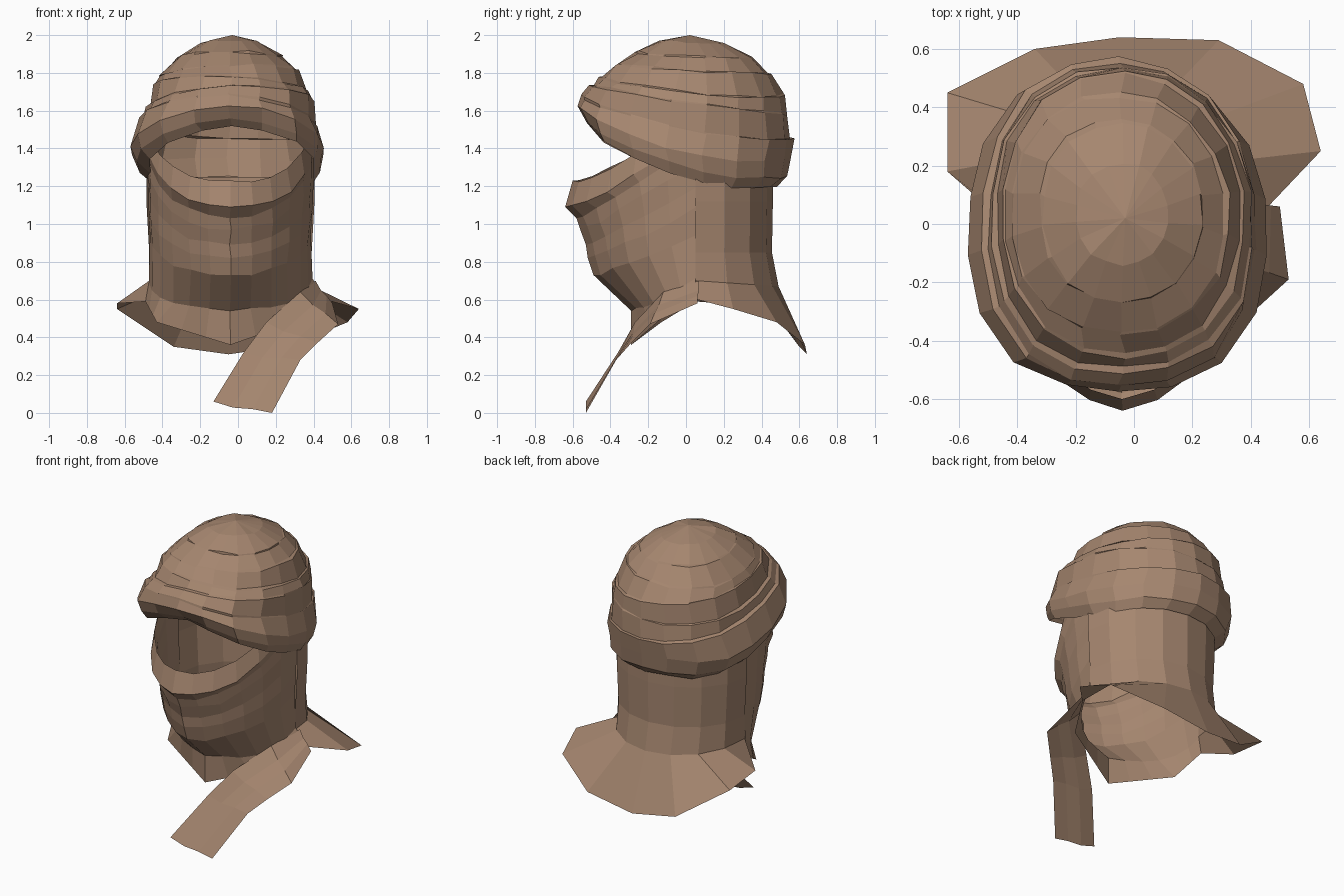
import bpy, bmesh, random
from math import sin, cos, pi

random.seed(4)
if "Cube" in bpy.data.objects:
    bpy.data.objects.remove(bpy.data.objects["Cube"], do_unlink=True)

cloth = bpy.data.materials.new("tan cloth")
cloth.use_nodes = True
tan = (0.38, 0.24, 0.16, 1)
cloth.diffuse_color = tan
cloth.node_tree.nodes["Principled BSDF"].inputs["Base Color"].default_value = tan


def loft(name, rows, closed=False, tip=None):
    """Skin rows of points into a faceted cloth sheet."""
    bm = bmesh.new()
    grid = [[bm.verts.new(p) for p in row] for row in rows]
    n = len(rows[0])
    for low, high in zip(grid, grid[1:]):
        for j in range(n if closed else n - 1):
            k = (j + 1) % n
            bm.faces.new((low[j], low[k], high[k], high[j]))
    if tip:
        top = bm.verts.new(tip)
        for j in range(n):
            bm.faces.new((grid[-1][j], grid[-1][(j + 1) % n], top))
    bmesh.ops.recalc_face_normals(bm, faces=bm.faces)
    mesh = bpy.data.meshes.new(name)
    bm.to_mesh(mesh)
    bm.free()
    mesh.materials.append(cloth)
    obj = bpy.data.objects.new(name, mesh)
    bpy.context.collection.objects.link(obj)


def jitter(amount):
    return random.uniform(-amount, amount)


def blend(p, q, t):
    return [u + (v - u) * t for u, v in zip(p, q)]


# Turban: tilted wraps, each tucked under the next one
# front y, front z, back y, back z, right x, left x, side z, brow squareness
wraps = [
    (-0.47, 1.52, 0.48, 1.20, -0.46, 0.40, 1.24, 0.22),
    (-0.52, 1.56, 0.53, 1.25, -0.53, 0.44, 1.30, 0.15),
    (-0.57, 1.63, 0.55, 1.35, -0.57, 0.46, 1.38, 0.09),
    (-0.56, 1.68, 0.57, 1.45, -0.52, 0.42, 1.52, 0.07),
    (-0.51, 1.73, 0.54, 1.57, -0.49, 0.41, 1.62, 0.07),
    (-0.46, 1.78, 0.52, 1.68, -0.45, 0.38, 1.71, 0.05),
    (-0.38, 1.84, 0.45, 1.79, -0.42, 0.33, 1.79, 0.04),
    (-0.27, 1.91, 0.36, 1.88, -0.32, 0.24, 1.88, 0.04),
    (-0.14, 1.97, 0.21, 1.96, -0.20, 0.12, 1.96, 0.00),
]
SIDES = 18


def wrap_ring(i, tuck=0.0):
    fy, fz, by, bz, rx, lx, sz, square = wraps[i]
    ring = []
    for j in range(SIDES):
        a = 2 * pi * j / SIDES
        c, s = cos(a), sin(a)
        size = 1 - tuck * (0.55 + 0.45 * cos(a - 1.4 * i))
        if c > 0:  # boxy brow
            size *= 1 + square * sin(2 * a) ** 2
        elif s < 0:  # fuller back right corner
            size *= 1 + 0.05 * sin(2 * a) ** 2
        skew = 0.02 * (-1) ** i * s if 2 < i < 7 else 0
        x = (rx + lx) / 2 + (lx - rx) / 2 * s * size + jitter(0.006)
        y = (fy + by) / 2 - (by - fy) / 2 * c * size + jitter(0.006)
        z = sz + (fz - bz) / 2 * c + ((fz + bz) / 2 - sz) * c * c
        ring.append((x, y, z + skew + tuck * 0.15 + jitter(0.006)))
    return ring


rings = [wrap_ring(0), wrap_ring(1), wrap_ring(2)]
for i in range(3, len(wraps)):
    rings.append(wrap_ring(i))
    if i < len(wraps) - 1:
        rings.append(wrap_ring(i, 0.045))
loft("turban", rings, closed=True, tip=(-0.03, 0.02, 2.0))

# Face veil: pleats slung from the temples to a pointed chin
# front y, front z, side z, half width
folds = [
    (-0.60, 1.23, 1.62, 0.43),
    (-0.64, 1.09, 1.48, 0.45),
    (-0.58, 1.03, 1.40, 0.44),
    (-0.56, 0.97, 1.32, 0.445),
    (-0.53, 0.89, 1.20, 0.435),
    (-0.52, 0.82, 1.08, 0.435),
    (-0.49, 0.73, 0.93, 0.425),
    (-0.29, 0.54, 0.70, 0.43),
]
veil = []
for i, (fy, fz, sz, half) in enumerate(folds):
    point = 0.12 + 0.025 * i
    sag = max(1, 1.4 - 0.2 * i)
    row = []
    for j in range(-6, 7):
        a = j * pi / 12
        keel = (1 - point) * cos(a) + point * (1 - abs(j) / 6)
        z = fz + (sz - fz) * (1 - cos(a)) ** sag + (jitter(0.012) if j else 0)
        row.append((-0.04 + half * sin(a) + jitter(0.005),
                    0.05 + (fy - 0.05) * keel, min(z, 1.45 - 0.03 * i)))
    veil.append(row)

# Chest collar: angular hem below the chin
corners = [(-0.49, 0.05, 0.59), (-0.43, -0.13, 0.48), (-0.04, -0.29, 0.36),
           (0.36, -0.13, 0.50), (0.46, 0.06, 0.60)]
veil.append([blend(corners[j // 3], corners[min(j // 3 + 1, 4)], j % 3 / 3)
             for j in range(13)])
loft("face_veil", veil)

# Neck cloth: straight down the back, flaring into a cape
neck = []
for z, half, depth in [(1.25, 0.445, 0.41), (1.12, 0.445, 0.41),
                       (0.85, 0.43, 0.405), (0.70, 0.43, 0.44)]:
    neck.append([(-0.04 + half * sin(j * pi / 8), 0.05 + depth * cos(j * pi / 8),
                  z - (0.03 * cos(j * pi / 8) if z < 0.8 else 0))
                 for j in range(-4, 5)])
hem = [corners[0], (-0.64, 0.18, 0.58), (-0.64, 0.45, 0.55),
       (-0.34, 0.60, 0.35), (-0.05, 0.64, 0.31), (0.29, 0.63, 0.36),
       (0.58, 0.48, 0.48), (0.64, 0.25, 0.55), corners[-1]]
neck.append(hem)
loft("neck_cloth", neck)

# Loose scarf end: slung from the left shoulder across the chest
upper = [(0.41, 0.07, 0.70), (0.33, -0.12, 0.64), (0.15, -0.27, 0.48),
         (0.03, -0.36, 0.32), (-0.13, -0.53, 0.06)]
lower = [(0.50, 0.06, 0.58), (0.53, -0.19, 0.47), (0.42, -0.29, 0.37),
         (0.33, -0.37, 0.28), (0.18, -0.53, 0.00)]
scarf = []
for p, q in zip(upper, lower):
    row = [blend(p, q, k / 3) for k in range(4)]
    row[1][2] -= 0.012  # shallow crease
    scarf.append(row)
loft("scarf_end", scarf)
